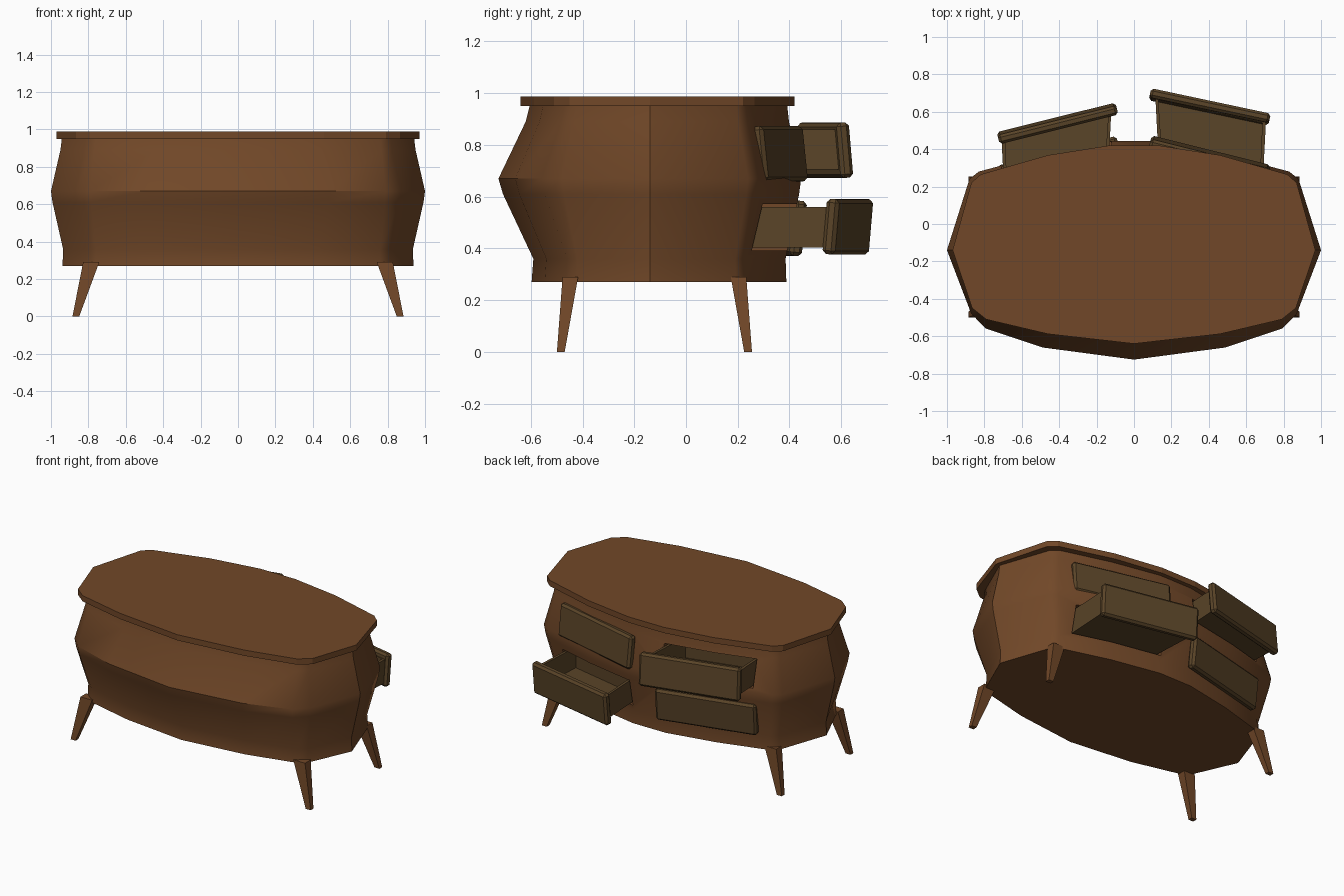
import bpy, bmesh, math
from mathutils import Matrix, Vector

if "Cube" in bpy.data.objects:
    bpy.data.objects.remove(bpy.data.objects["Cube"])


def material(name, rgb):
    m = bpy.data.materials.new(name)
    m.diffuse_color = (*rgb, 1)
    m.use_nodes = True
    m.node_tree.nodes["Principled BSDF"].inputs["Base Color"].default_value = m.diffuse_color
    return m


WOOD = material("warm brown wood", (0.165, 0.064, 0.021))
DRAWER = material("olive brown wood", (0.102, 0.058, 0.021))


def make(name, bm, mat, matrix=None):
    bmesh.ops.recalc_face_normals(bm, faces=bm.faces[:])
    me = bpy.data.meshes.new(name)
    bm.to_mesh(me)
    bm.free()
    ob = bpy.data.objects.new(name, me)
    bpy.context.collection.objects.link(ob)
    me.materials.append(mat)
    if matrix:
        ob.matrix_world = matrix
    return ob


def loft(rings):
    """Closed solid through a list of rings with equal point counts."""
    bm = bmesh.new()
    vr = [[bm.verts.new(p) for p in r] for r in rings]
    n = len(vr[0])
    for a, b in zip(vr, vr[1:]):
        for i in range(n):
            j = (i + 1) % n
            bm.faces.new((a[i], a[j], b[j], b[i]))
    bm.faces.new(vr[0][::-1])
    bm.faces.new(vr[-1])
    return bm


def rect(cx, cy, hx, hy, z):
    return [(cx + sx * hx, cy + sy * hy, z) for sx, sy in ((-1, -1), (1, -1), (1, 1), (-1, 1))]


def smooth(ob, angle):
    bpy.ops.object.select_all(action='DESELECT')
    ob.select_set(True)
    bpy.context.view_layer.objects.active = ob
    bpy.ops.object.shade_smooth_by_angle(angle=math.radians(angle))


def full(half, z):
    """Mirror a half outline (front centre to back) into a closed ring."""
    pts = half + [(-x, y) for x, y in reversed(half) if x > 0]
    return [(x, y, z) for x, y in pts]


# Plan outlines: belly, waist and top slab
BELLY = [(0, -.725), (.49, -.66), (.79, -.56), (.87, -.48), (1, -.14),
         (.88, .24), (.83, .28), (.46, .38), (.13, .445)]
WAIST = [(0, -.59), (.43, -.54), (.76, -.46), (.81, -.42), (.935, -.14),
         (.82, .19), (.78, .225), (.45, .32), (.12, .385)]
SLAB = [(0, -.64), (.46, -.588), (.79, -.51), (.865, -.45), (.97, -.14),
        (.87, .22), (.82, .265), (.46, .368), (.13, .42)]


def blend(t):
    return [(a[0] + (b[0] - a[0]) * t, a[1] + (b[1] - a[1]) * t) for a, b in zip(WAIST, BELLY)]


# Bulging cabinet body
PROFILE = [(.27, .05), (.36, 0), (.61, .87), (.67, 1), (.89, .22), (.955, .1)]
body = make("cabinet_body", loft([full(blend(t), z) for z, t in PROFILE]), WOOD)

# Top slab
make("top_slab", loft([full(SLAB, .95), full(SLAB, .988)]), WOOD)

# Splayed tapering legs
for sx, side in ((1, "right"), (-1, "left")):
    for sy, end in ((1, "back"), (-1, "front")):
        foot = rect(sx * .867, -.122 + sy * .362, .018, .015, 0)
        hip = rect(sx * .785, -.122 + sy * .325, .043, .03, .29)
        make(f"{end}_{side}_leg", loft([foot, hip]), WOOD)


def tray(w, h, y0, y1, yaw, taper):
    """Tapered block running straight back from the angled drawer front."""
    rings = []
    for y, hw in ((y0, w / 2), (y1, w / 2 - taper)):
        c = y * math.tan(yaw)
        rings.append([(c - hw, y, -h / 2), (c + hw, y, -h / 2), (c + hw, y, h / 2), (c - hw, y, h / 2)])
    return loft(rings)


# Drawers: name, front centre, yaw, tilt of the front, opened or not
DRAWERS = [
    ("lower_right_drawer", (.41, .65, .482), -12, -5, True),
    ("upper_left_drawer", (-.415, .562, .782), 14, 5, True),
    ("upper_right_drawer", (.41, .385, .768), -14, 6, False),
    ("lower_left_drawer", (-.41, .382, .475), 14, -6, False),
]
cutters = []
for name, pos, yaw, tilt, opened in DRAWERS:
    yaw = math.radians(yaw)
    mw = Matrix.Translation(Vector(pos)) @ Matrix.Rotation(yaw, 4, 'Z')
    # Front panel with chamfered rim
    bm = loft([rect(0, -.025, .327, .025, -.107), rect(0, -.025, .327, .025, .107)])
    bmesh.ops.bevel(bm, geom=bm.edges[:], offset=.014, segments=1, affect='EDGES')
    make(name + "_front", bm, DRAWER, mw @ Matrix.Rotation(math.radians(tilt), 4, 'X'))
    # Open-topped box
    bm = tray(.605, .155, -.03, -.40 if opened else -.30, yaw, .02)
    bmesh.ops.recalc_face_normals(bm, faces=bm.faces[:])
    lid = max(bm.faces, key=lambda f: f.calc_center_median().z)
    bmesh.ops.delete(bm, geom=[lid], context='FACES_ONLY')
    box = make(name + "_box", bm, DRAWER, mw)
    mod = box.modifiers.new("walls", 'SOLIDIFY')
    mod.thickness = .025
    mod.offset = -1
    # Opening in the cabinet behind a pulled-out drawer
    if opened:
        cut = make(name + "_cutter", tray(.62, .18, .05, -.48, yaw, .015), WOOD, mw)
        cut.hide_render = True
        cutters.append(cut)
        mod = body.modifiers.new("opening", 'BOOLEAN')
        mod.operation = 'DIFFERENCE'
        mod.solver = 'EXACT'
        mod.object = cut

# Bake the openings, then smooth the body
bpy.context.view_layer.update()
dg = bpy.context.evaluated_depsgraph_get()
baked = bpy.data.meshes.new_from_object(body.evaluated_get(dg))
body.modifiers.clear()
body.data = baked
for c in cutters:
    bpy.data.objects.remove(c)
smooth(body, 35)
